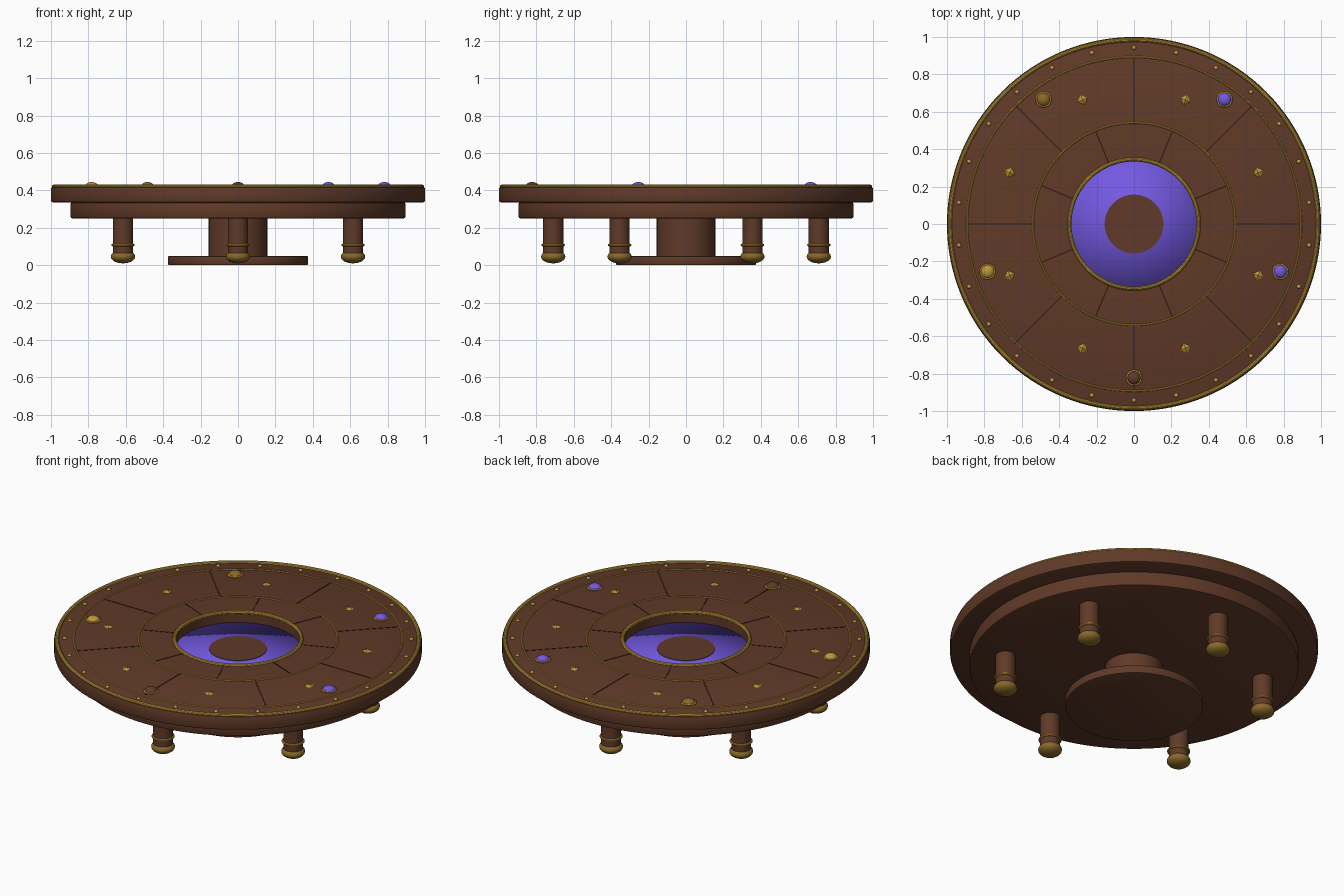
import bpy, bmesh, math
from mathutils import Matrix, Vector

if "Cube" in bpy.data.objects:
    bpy.data.objects.remove(bpy.data.objects["Cube"])


def mat(name, rgb):
    m = bpy.data.materials.new(name)
    m.diffuse_color = (*rgb, 1)
    m.use_nodes = True
    m.node_tree.nodes["Principled BSDF"].inputs["Base Color"].default_value = m.diffuse_color
    return m


WOOD = mat("brown wood", (0.117, 0.042, 0.021))
DARK = mat("dark groove", (0.032, 0.012, 0.007))
GOLD = mat("gold", (0.51, 0.305, 0.040))
BRONZE = mat("bronze", (0.25, 0.14, 0.022))
PURPLE = mat("purple", (0.17, 0.10, 0.75))


def finish(bm, name, material, angle=35):
    bmesh.ops.recalc_face_normals(bm, faces=bm.faces)
    me = bpy.data.meshes.new(name)
    bm.to_mesh(me)
    bm.free()
    me.materials.append(material)
    if angle:
        me.shade_smooth()
        if angle < 180:
            me.set_sharp_from_angle(angle=math.radians(angle))
    ob = bpy.data.objects.new(name, me)
    bpy.context.collection.objects.link(ob)
    return ob


def add_lathe(bm, profile, center=(0, 0, 0), seg=96, closed=False):
    """Spin (radius, z) points round z; radius 0 becomes a pole."""
    c = Vector(center)
    rings = []
    for r, z in profile:
        n = 1 if r == 0 else seg
        rings.append([bm.verts.new(c + Vector((r * math.cos(2 * math.pi * i / seg),
                                               r * math.sin(2 * math.pi * i / seg), z)))
                      for i in range(n)])
    pairs = list(zip(rings, rings[1:]))
    if closed:
        pairs.append((rings[-1], rings[0]))
    for a, b in pairs:
        for i in range(seg):
            j = (i + 1) % seg
            vs = [a[0]] if len(a) == 1 else [a[i], a[j]]
            vs += [b[0]] if len(b) == 1 else [b[j], b[i]]
            bm.faces.new(vs)


def lathe(name, material, profile, closed=False, seg=96, angle=35):
    bm = bmesh.new()
    add_lathe(bm, profile, seg=seg, closed=closed)
    return finish(bm, name, material, angle)


def disc(r, z0, z1, b):
    """Solid disc profile with chamfered edges."""
    return [(0, z0), (r - b, z0), (r - b * .3, z0 + b * .3), (r, z0 + b),
            (r, z1 - b), (r - b * .3, z1 - b * .3), (r - b, z1), (0, z1)]


def tube(R, r, z, n=10):
    """Circular cross-section for a torus."""
    return [(R + r * math.cos(2 * math.pi * i / n), z + r * math.sin(2 * math.pi * i / n))
            for i in range(n)]


def dome(r, h, z, full=False, n=8):
    """Ellipsoid (full) or upper half profile."""
    lo = -math.pi / 2 if full else 0
    pts = [(r * math.cos(lo + (math.pi / 2 - lo) * i / n),
            z + h * math.sin(lo + (math.pi / 2 - lo) * i / n)) for i in range(n)]
    if full:
        pts[0] = (0, z - h)
    return pts + [(0, z + h)]


def polar(r, deg, z=0):
    a = math.radians(deg)
    return Vector((r * math.cos(a), r * math.sin(a), z))


TOP = 0.42

# table top ring with centre opening, and lower tier
lathe("table_top", WOOD, [(0.34, 0.335), (0.988, 0.335), (0.997, 0.339), (1.0, 0.348),
                          (1.0, 0.408), (0.997, 0.416), (0.988, TOP), (0.34, TOP)],
      closed=True, seg=128)
lathe("lower_tier", WOOD, disc(0.895, 0.25, 0.337, 0.01), seg=128)

# recessed purple disc, central column and base
lathe("recessed_disc", PURPLE, [(0, 0.30), (0.345, 0.30), (0.345, 0.36), (0, 0.36)], angle=180)
lathe("central_column", WOOD, [(0, 0.04), (0.157, 0.04), (0.157, 0.363), (0, 0.363)], seg=64)
lathe("base_plate", WOOD, disc(0.375, 0.0, 0.05, 0.008))

# gold trim rings
for name, R, r in (("outer_rim_trim", 0.984, 0.011), ("outer_inlay_ring", 0.893, 0.005),
                   ("inner_inlay_ring", 0.541, 0.005), ("opening_trim", 0.345, 0.011)):
    lathe(name, GOLD, tube(R, r, TOP), closed=True, seg=128)

# dark radial seams: outer set and staggered inner set
bm = bmesh.new()
for start, r0, r1 in ((0, 0.545, 0.889), (22.5, 0.355, 0.538)):
    for k in range(8):
        rot = Matrix.Rotation(math.radians(start + 45 * k), 4, 'Z')
        m = rot @ Matrix.Translation(((r0 + r1) / 2, 0, TOP)) @ Matrix.Diagonal((r1 - r0, 0.007, 0.003, 1))
        bmesh.ops.create_cube(bm, size=1, matrix=m)
finish(bm, "panel_seams", DARK, 0)

# small round studs along the rim
bm = bmesh.new()
for k in range(26):
    add_lathe(bm, dome(0.012, 0.010, TOP, n=4), polar(0.943, 90 + k * 360 / 26), seg=12)
finish(bm, "rim_studs", GOLD)

# faceted diamond studs
bm = bmesh.new()
for k in range(8):
    a = 22.5 + 45 * k
    m = Matrix.Translation(polar(0.718, a, TOP + 0.005)) @ Matrix.Rotation(math.radians(a), 4, 'Z')
    bmesh.ops.create_cone(bm, cap_ends=True, segments=4, radius1=0.033, radius2=0.0,
                          depth=0.014, matrix=m)
finish(bm, "diamond_studs", GOLD, 0)

# five domed gems in gold bezels
for k, gem in enumerate((PURPLE, BRONZE, GOLD, WOOD, PURPLE)):
    p = polar(0.823, 54 + 72 * k)
    for part, material, prof, closed in (("gem", gem, dome(0.036, 0.025, TOP), False),
                                         ("gem_bezel", GOLD, tube(0.038, 0.005, TOP + 0.003, 8), True)):
        bm = bmesh.new()
        add_lathe(bm, prof, p, seg=32, closed=closed)
        finish(bm, f"{part}_{k + 1}", material, 60)

# six turned legs with collar and ball foot
for k in range(6):
    p = polar(0.71, 30 + 60 * k)
    for part, material, prof, closed in (
            ("leg", WOOD, [(0, 0.05), (0.054, 0.05), (0.054, 0.26), (0, 0.26)], False),
            ("leg_collar", GOLD, tube(0.056, 0.007, 0.108, 8), True),
            ("leg_foot", BRONZE, dome(0.065, 0.036, 0.046, True, 12), False)):
        bm = bmesh.new()
        add_lathe(bm, prof, p, seg=32, closed=closed)
        finish(bm, f"{part}_{k + 1}", material, 40)
